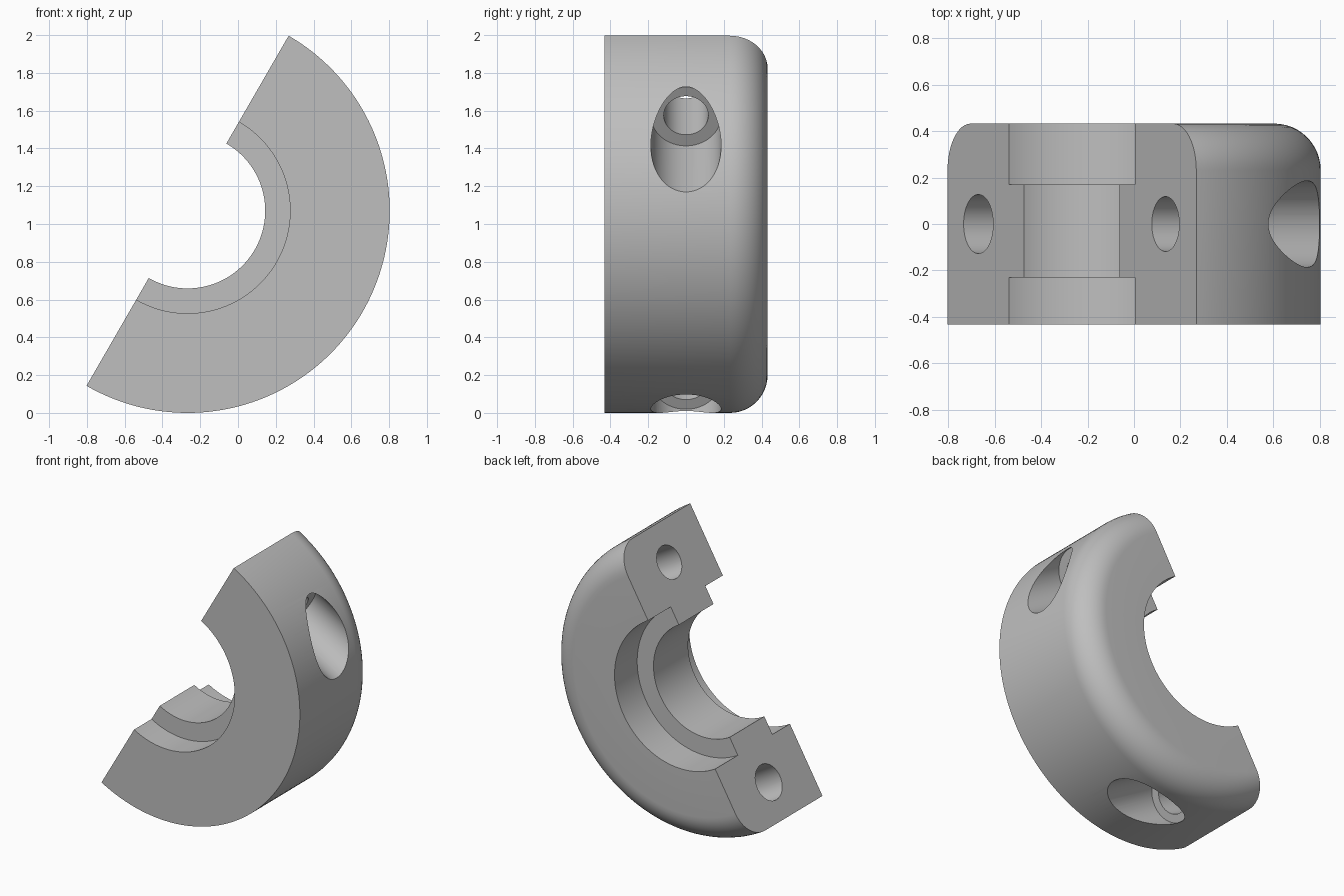
import bpy, bmesh, math
from mathutils import Vector

cube = bpy.data.objects.get("Cube")
if cube:
    bpy.data.objects.remove(cube, do_unlink=True)

CENTRE = Vector((-0.267, 0, 1.07))      # axis of the ring, running along y
OUTER, BORE, RECESS = 1.07, 0.411, 0.543
HALF, FILLET = 0.432, 0.2
ALONG = Vector((math.cos(math.pi / 3), 0, math.sin(math.pi / 3)))   # along the split face
INTO = Vector((ALONG.z, 0, -ALONG.x))                               # into the body

grey = bpy.data.materials.new("plain grey")
grey.use_nodes = True
colour = (0.52, 0.52, 0.52, 1)
grey.diffuse_color = colour
grey.node_tree.nodes["Principled BSDF"].inputs["Base Color"].default_value = colour


def make_object(name, bm):
    bmesh.ops.recalc_face_normals(bm, faces=bm.faces)
    mesh = bpy.data.meshes.new(name)
    bm.to_mesh(mesh)
    bm.free()
    mesh.materials.append(grey)
    obj = bpy.data.objects.new(name, mesh)
    bpy.context.collection.objects.link(obj)
    return obj


# Half collar: cross-section (radius, y) with a rounded back rim and a central rib
section = [(RECESS, -HALF), (OUTER, -HALF)]
for i in range(13):
    a = math.pi / 2 * i / 12
    section.append((OUTER - FILLET + FILLET * math.cos(a),
                    HALF - FILLET + FILLET * math.sin(a)))
section += [(RECESS, HALF), (RECESS, 0.17), (BORE, 0.17), (BORE, -0.23), (RECESS, -0.23)]

bm = bmesh.new()
STEPS = 96
rings = []
for s in range(STEPS + 1):
    a = math.pi / 3 - math.pi * s / STEPS
    out = Vector((math.cos(a), 0, math.sin(a)))
    rings.append([bm.verts.new(CENTRE + out * r + Vector((0, y, 0))) for r, y in section])
for r0, r1 in zip(rings, rings[1:]):
    for i in range(len(section)):
        j = (i + 1) % len(section)
        bm.faces.new((r0[i], r0[j], r1[j], r1[i]))
bm.faces.new(rings[0])
bm.faces.new(rings[-1])
collar = make_object("half_collar", bm)


# Bolt holes with counterbores, square to the split face
def drill(offset, radius, start, end):
    bm = bmesh.new()
    bmesh.ops.create_cone(bm, cap_ends=True, segments=64, radius1=radius,
                          radius2=radius, depth=end - start)
    cutter = make_object("hole_cutter", bm)
    cutter.rotation_euler = INTO.to_track_quat('Z', 'Y').to_euler()
    cutter.location = CENTRE + ALONG * offset + INTO * (start + end) / 2
    cutter.hide_render = True
    mod = collar.modifiers.new("hole", 'BOOLEAN')
    mod.operation, mod.solver, mod.object = 'DIFFERENCE', 'EXACT', cutter
    bpy.context.view_layer.update()
    bpy.ops.object.modifier_apply(modifier=mod.name)
    bpy.data.objects.remove(cutter, do_unlink=True)


bpy.ops.object.select_all(action='DESELECT')
bpy.context.view_layer.objects.active = collar
collar.select_set(True)
for offset, radius in ((0.805, 0.118), (-0.805, 0.127)):
    drill(offset, radius, -0.1, 0.5)
    drill(offset, 0.186, 0.385, 1.3)

bpy.ops.object.shade_smooth_by_angle(angle=math.radians(30))
